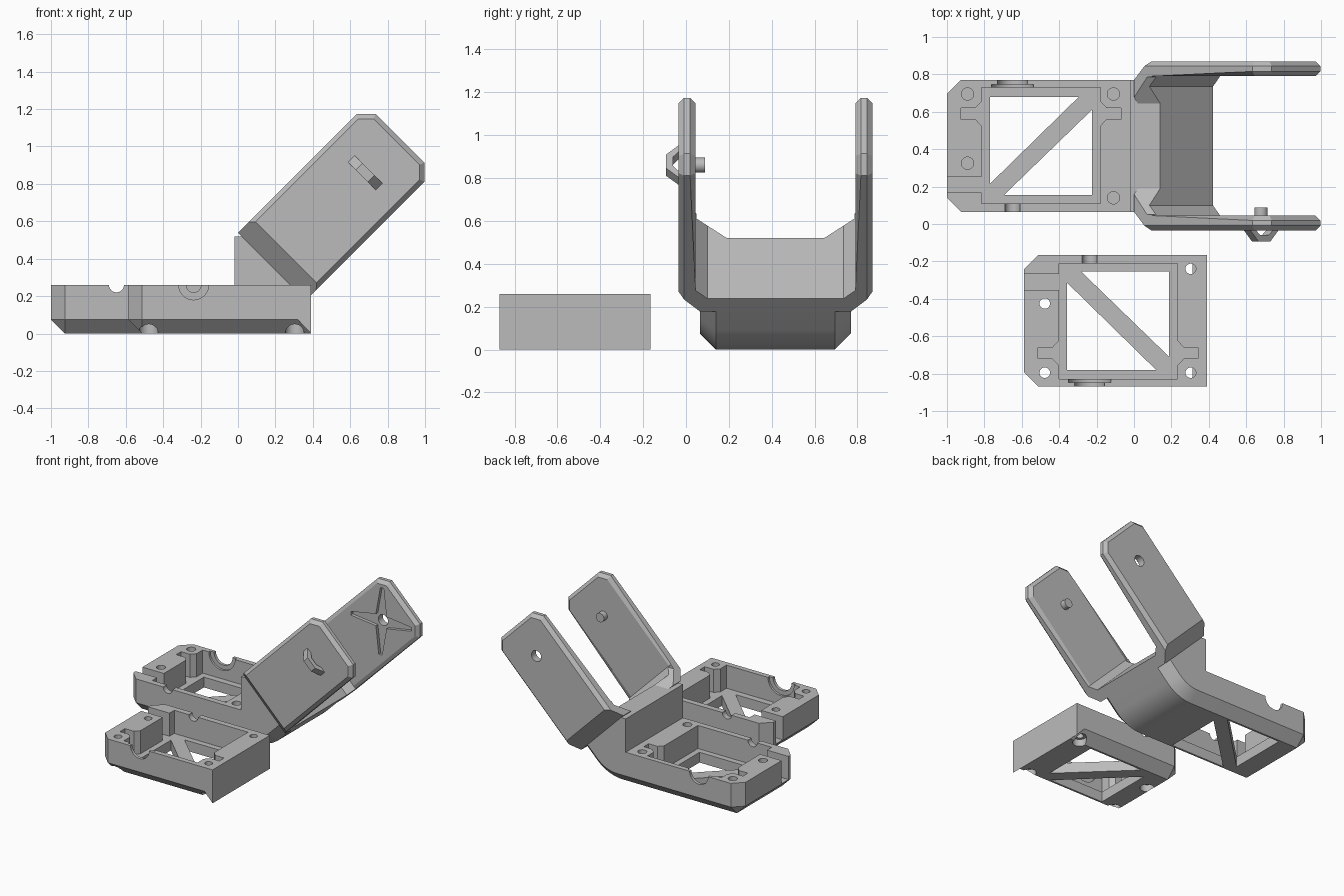
import bpy, bmesh, math
from mathutils import Vector

if "Cube" in bpy.data.objects:
    bpy.data.objects.remove(bpy.data.objects["Cube"])

grey = bpy.data.materials.new("plain_grey")
grey.diffuse_color = (0.5, 0.5, 0.5, 1)
grey.use_nodes = True
grey.node_tree.nodes["Principled BSDF"].inputs["Base Color"].default_value = grey.diffuse_color
R2 = math.sqrt(2)

# axis maps: 2D profile point (p, q) and extrusion distance t -> 3D
XY = lambda p, q, t: (p, q, t)
XZ = lambda p, q, t: (p, t, q)
YZ = lambda p, q, t: (t, p, q)
# tilted arm frame: u along the arm, v across its width
arm = lambda u, v, y: ((u + v) / R2, y, (u - v) / R2)
YU = lambda p, q, t: arm(q, t, p)
UV = lambda p, q, t: arm(p, q, t)
VY = lambda p, q, t: arm(t, p, q)


def prism(name, pts, amap, a, b, pick=None, width=0.075):
    """Extrude a profile; optionally chamfer the edges chosen by pick."""
    bm = bmesh.new()
    lo = [bm.verts.new(amap(p, q, a)) for p, q in pts]
    hi = [bm.verts.new(amap(p, q, b)) for p, q in pts]
    bm.faces.new(lo)
    bm.faces.new(hi)
    n = len(pts)
    for i in range(n):
        j = (i + 1) % n
        bm.faces.new((lo[i], lo[j], hi[j], hi[i]))
    bmesh.ops.recalc_face_normals(bm, faces=bm.faces)
    if pick:
        chamfer(bm, pick, width)
    me = bpy.data.meshes.new(name)
    bm.to_mesh(me)
    bm.free()
    ob = bpy.data.objects.new(name, me)
    bpy.context.collection.objects.link(ob)
    me.materials.append(grey)
    return ob


def chamfer(bm, pick, width):
    edges = [e for e in bm.edges if pick(e.verts[0].co, e.verts[1].co)]
    bmesh.ops.bevel(bm, geom=edges, offset=width, segments=1,
                    affect='EDGES', profile=0.5, clamp_overlap=True)
    bmesh.ops.recalc_face_normals(bm, faces=bm.faces)


def disc(c, r, amap, a, b, name="cutter", n=32):
    pts = [(c[0] + r * math.cos(2 * math.pi * i / n),
            c[1] + r * math.sin(2 * math.pi * i / n)) for i in range(n)]
    return prism(name, pts, amap, a, b)


def rect(x0, x1, y0, y1):
    return [(x0, y0), (x1, y0), (x1, y1), (x0, y1)]


def cut(target, cutters):
    for c in cutters:
        m = target.modifiers.new("cut", 'BOOLEAN')
        m.operation, m.solver, m.object = 'DIFFERENCE', 'EXACT', c
        bpy.context.view_layer.objects.active = target
        bpy.ops.object.modifier_apply(modifier=m.name)
        bpy.data.objects.remove(c)


def tray(name, bottom, upper, through):
    """Motor tray: chamfered body, stepped pocket, braced opening, notches."""
    end = bottom[-1][0]

    def pick(a, b):
        low = all(any(abs(v.x - x) + abs(v.z - z) < 1e-4 for x, z in bottom)
                  for v in (a, b))
        left = a.x < -0.999 and b.x < -0.999 and min(a.z, b.z) < 0.2
        across_end = abs(a.y - b.y) > 0.1 and a.x > -0.999
        return (low or left) and not across_end

    body = prism(name, bottom + upper, XZ, 0.065, 0.77, pick)
    cs = []
    # two triangular openings leave the diagonal brace
    cs.append(prism("c", [(-0.77, 0.68), (-0.295, 0.68), (-0.77, 0.215)], XY, -0.1, 0.15))
    cs.append(prism("c", [(-0.225, 0.61), (-0.225, 0.155), (-0.695, 0.155)], XY, -0.1, 0.15))
    # pocket with an ear recess on each side
    cs.append(prism("c", [
        (-0.815, 0.11), (-0.18, 0.11), (-0.18, 0.525), (-0.147, 0.56), (-0.07, 0.56),
        (-0.07, 0.62), (-0.147, 0.62), (-0.18, 0.655), (-0.18, 0.73), (-0.815, 0.73),
        (-0.815, 0.655), (-0.848, 0.62), (-0.925, 0.62), (-0.925, 0.56),
        (-0.848, 0.56), (-0.815, 0.525)], XY, 0.08, 0.4))
    # wire slot
    cs.append(prism("c", rect(-1.1, -0.8, 0.168, 0.252), XY, 0.08, 0.4))
    # shaft notches
    cs.append(disc((-0.65, 0.26), 0.04, XZ, 0.0, 0.13))
    cs.append(disc((-0.65, 0.26), 0.08, XZ, 0.7, 0.85))
    cs.append(disc((-0.65, 0.26), 0.113, XZ, 0.7, 0.747))
    # screw holes
    for c in ((-0.89, 0.695), (-0.89, 0.325), (-0.11, 0.695), (-0.11, 0.14)):
        if through:
            cs.append(disc(c, 0.028, XY, -0.1, 0.4, n=24))
            cs.append(disc(c, 0.05, XY, -0.1, 0.055, n=24))
        else:
            cs.append(disc(c, 0.033, XY, 0.07, 0.4, n=24))
    cut(body, cs)
    return body


# rear tray with its curved bend and the block that carries the arms
rad, d0 = 0.31, 0.185
x0 = d0 - rad * math.tan(math.pi / 8)
bend = [(x0 + rad * math.sin(a), rad - rad * math.cos(a))
        for a in (math.pi / 4 * i / 8 for i in range(9))]
rear = tray("rear_tray", [(-1, 0)] + bend + [(0.3925, 0.2075)],
            [(0.08, 0.52), (-0.02, 0.52), (-0.02, 0.26), (-1, 0.26)], False)

# front tray: mirrored cover with square end
front = tray("front_tray", [(-1, 0), (-0.023, 0)], [(-0.023, 0.26), (-1, 0.26)], True)
for v in front.data.vertices:
    v.co = Vector((v.co.x + 0.413, -0.1 - v.co.y, v.co.z))
front.data.flip_normals()
lip = prism("front_tray_end_lip", [(0.39, 0), (0.39, 0.08), (0.314, 0.08)], XZ, -0.87, -0.165)

# fork: U-shaped section swept across the arm width
half = [(0.065, 0.54), (-0.035, 0.69), (-0.035, 1.91), (0.045, 1.91), (0.045, 0.735), (0.10, 0.66)]
prof = [(y, s / R2) for y, s in half] + [(0.835 - y, s / R2) for y, s in reversed(half)]
V0, V1, TIP = -0.54 / R2, 0.185 / R2, 1.91 / R2
to_uv = lambda c: ((c.x + c.z) / R2, (c.x - c.z) / R2)


def tip_corner(a, b):
    return (abs(a.y - b.y) > 0.05 and abs(a.y - b.y) < 0.1 and (a - b).length < 0.1
            and to_uv(a)[0] > TIP - 0.01 and abs(to_uv(a)[1] - to_uv(b)[1]) < 0.01)


def plate_rim(a, b):
    on_plate = any(abs(a.y - y) < 0.001 for y in (-0.035, 0.045, 0.79, 0.87))
    return on_plate and abs(a.y - b.y) < 0.001 and max(to_uv(a)[0], to_uv(b)[0]) > 0.8


fork = prism("fork", prof, YU, V0, V1, tip_corner, 0.072)
bm = bmesh.new()
bm.from_mesh(fork.data)
chamfer(bm, plate_rim, 0.026)
bm.to_mesh(fork.data)
bm.free()

# trim the fork base level with the block; pivot hole and star recess in rear plate
U, V = 1.54 / R2, -0.18 / R2
star = []
for sx, sy in ((1, 1), (-1, 1), (-1, -1), (1, -1)):
    tip = [(U + sx * 0.2, V + sy * 0.17), (U + sx * 0.18, V + sy * 0.19)]
    star += tip if sx * sy > 0 else tip[::-1]
    star.append((U, V + 0.065) if (sx, sy) == (1, 1) else
                (U - 0.065, V) if (sx, sy) == (-1, 1) else
                (U, V - 0.065) if (sx, sy) == (-1, -1) else (U + 0.065, V))
cut(fork, [
    prism("c", [(0.19, 0.52), (0.645, 0.52), (0.785, 0.61), (0.785, 0.8), (0.05, 0.8), (0.05, 0.61)],
          YZ, -0.15, 0.2),
    prism("c", star, UV, 0.7, 0.815),
    disc((U, V), 0.042, UV, 0.7, 0.95)])

# pivot pin on the inside of the front plate, cable loop on its outside
pin = disc((U, V), 0.035, UV, 0.02, 0.088, "pivot_pin")
loop = [(-0.11, -0.03), (-0.045, -0.093), (0.045, -0.093), (0.11, -0.03),
        (0.07, -0.03), (0.03, -0.06), (-0.03, -0.06), (-0.07, -0.03)]
hook = prism("cable_loop", [(V + p, q) for p, q in loop], VY, U - 0.025, U + 0.025)

# smooth curved walls, keep edges sharp
for ob in (rear, front, lip, fork, pin, hook):
    bpy.ops.object.select_all(action='DESELECT')
    ob.select_set(True)
    bpy.context.view_layer.objects.active = ob
    bpy.ops.object.shade_smooth_by_angle(angle=math.radians(25))
